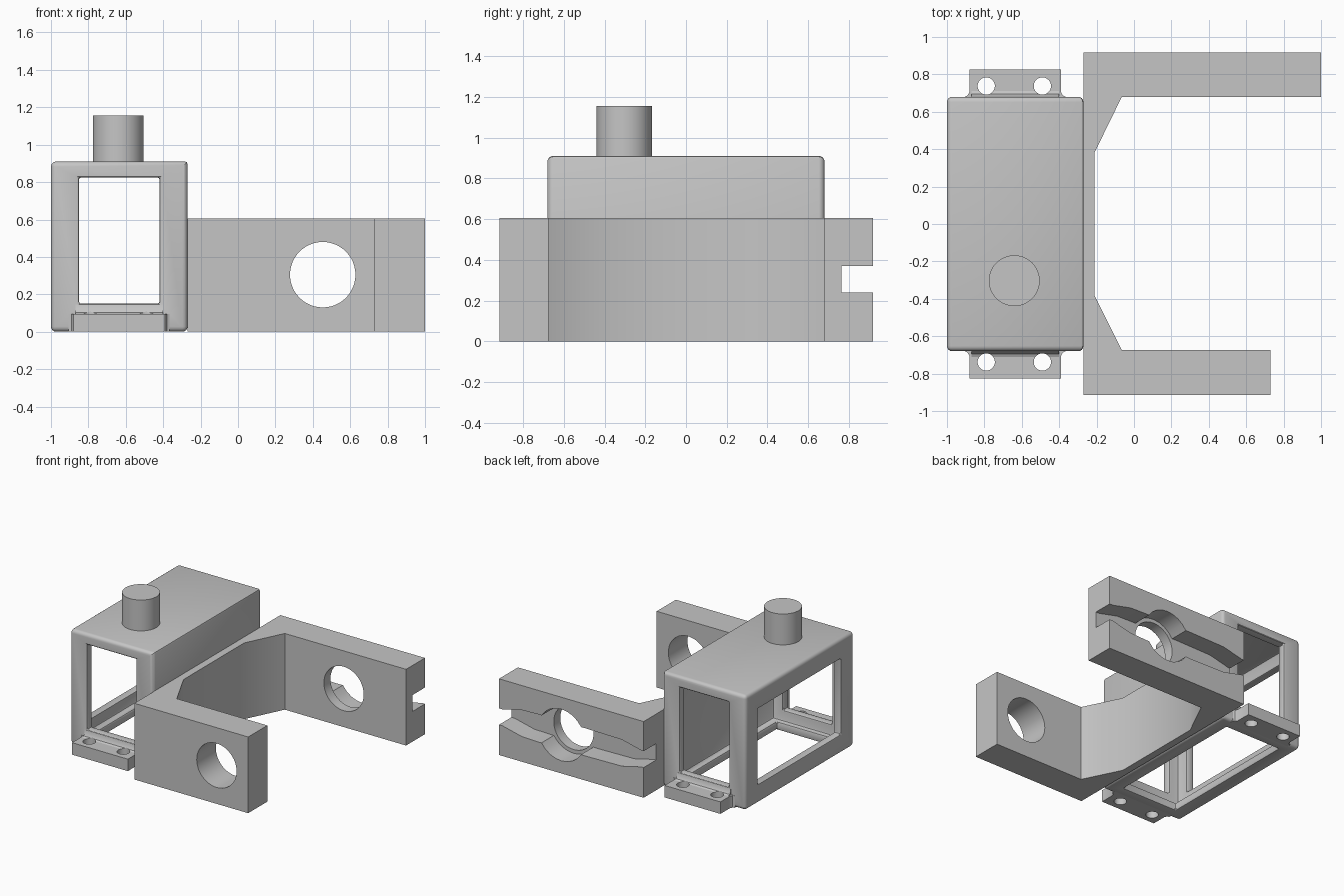
import bpy, bmesh, math
from mathutils import Matrix, Vector

if "Cube" in bpy.data.objects:
    bpy.data.objects.remove(bpy.data.objects["Cube"], do_unlink=True)

grey = bpy.data.materials.new("plain_grey")
grey.use_nodes = True
colour = (0.56, 0.56, 0.56, 1)
grey.diffuse_color = colour
grey.node_tree.nodes["Principled BSDF"].inputs["Base Color"].default_value = colour


def finish(name, bm):
    bmesh.ops.recalc_face_normals(bm, faces=bm.faces[:])
    mesh = bpy.data.meshes.new(name)
    bm.to_mesh(mesh)
    bm.free()
    mesh.materials.append(grey)
    ob = bpy.data.objects.new(name, mesh)
    bpy.context.scene.collection.objects.link(ob)
    return ob


def box(name, lo, hi, rounding=0):
    """Box; rounding softens every edge but the upper one on the +x side."""
    bm = bmesh.new()
    bmesh.ops.create_cube(bm, size=1)
    lo, hi = Vector(lo), Vector(hi)
    for v in bm.verts:
        v.co = (lo + hi) / 2 + v.co * (hi - lo)
    if rounding:
        edges = [e for e in bm.edges
                 if not all(v.co.x > hi.x - 0.01 and v.co.z > hi.z - 0.01 for v in e.verts)]
        bmesh.ops.bevel(bm, geom=edges, offset=rounding, segments=4, profile=0.5,
                        affect="EDGES", clamp_overlap=True)
    return finish(name, bm)


def cylinder(name, centre, radius, depth, along_y=False):
    bm = bmesh.new()
    turn = Matrix.Rotation(math.pi / 2 if along_y else 0, 4, "X")
    bmesh.ops.create_cone(bm, cap_ends=True, segments=48, radius1=radius, radius2=radius,
                          depth=depth, matrix=Matrix.Translation(centre) @ turn)
    return finish(name, bm)


def prism(name, points, vec):
    """Extrude a closed outline of 3D points along vec."""
    bm = bmesh.new()
    face = bm.faces.new([bm.verts.new(p) for p in points])
    made = bmesh.ops.extrude_face_region(bm, geom=[face])["geom"]
    bmesh.ops.translate(bm, vec=vec, verts=[g for g in made if isinstance(g, bmesh.types.BMVert)])
    return finish(name, bm)


def select(ob):
    bpy.ops.object.select_all(action="DESELECT")
    ob.select_set(True)
    bpy.context.view_layer.objects.active = ob


def apply(ob, mod):
    select(ob)
    bpy.ops.object.modifier_apply(modifier=mod.name)


def cut(ob, cutter):
    mod = ob.modifiers.new("cut", "BOOLEAN")
    mod.operation, mod.solver, mod.object = "DIFFERENCE", "EXACT", cutter
    apply(ob, mod)
    bpy.data.objects.remove(cutter, do_unlink=True)


def smooth(ob):
    select(ob)
    bpy.ops.object.shade_smooth_by_angle(angle=math.radians(30))


# Thin-walled housing with openings at the front, back, outer side and bottom
housing = box("housing", (-1, -0.68, 0), (-0.27, 0.68, 0.91), rounding=0.028)
cut(housing, box("cavity", (-0.935, -0.615, 0.065), (-0.335, 0.615, 0.85)))
cut(housing, box("floor_opening", (-0.88, -0.58, -0.2), (-0.39, 0.58, 0.4)))
cut(housing, box("end_windows", (-0.85, -0.9, 0.15), (-0.42, 0.9, 0.825)))
cut(housing, box("side_window", (-1.2, -0.52, 0.15), (-0.7, 0.52, 0.75)))
edge_round = housing.modifiers.new("edge_round", "BEVEL")
edge_round.width, edge_round.segments = 0.012, 2
edge_round.limit_method, edge_round.angle_limit = "ANGLE", math.radians(60)
apply(housing, edge_round)
smooth(housing)

# Round post on top
smooth(cylinder("top_post", (-0.64, -0.303, 1.0165), 0.136, 0.277))

# Drilled mounting flanges, flared and filleted against the housing
for side, name in ((-1, "front"), (1, "back")):
    right_half = [(0.27, 0.65), (0.27, 0.68), (0.255, 0.687), (0.245, 0.705), (0.245, 0.825)]
    outline = right_half + [(-x, y) for x, y in reversed(right_half)]
    flange = prism(name + "_flange", [(x - 0.635, side * y, 0) for x, y in outline], (0, 0, 0.095))
    for x in (-0.79, -0.49):
        cut(flange, cylinder("screw_hole", (x, side * 0.738, 0.05), 0.046, 0.4))
    smooth(flange)
    curve = [(0.65, 0.085), (0.71, 0.085), (0.71, 0.095), (0.695, 0.102),
             (0.685, 0.12), (0.68, 0.145), (0.65, 0.145)]
    smooth(prism(name + "_fillet", [(-0.87, side * y, z) for y, z in curve], (0.47, 0, 0)))
    for x in (-0.79, -0.49):
        cut(bpy.data.objects[name + "_fillet"],
            cylinder("screw_hole", (x, side * 0.738, 0.05), 0.046, 0.4))

# Forked bracket with a long back arm and a short front arm
plan = [(-0.27, 0.917), (1, 0.917), (1, 0.68), (-0.065, 0.68), (-0.212, 0.38),
        (-0.212, -0.38), (-0.065, -0.675), (0.73, -0.675), (0.73, -0.915), (-0.27, -0.915)]
bracket = prism("fork_bracket", [(x, y, 0) for x, y in plan], (0, 0, 0.605))
hole_x, mid_z = 0.453, 0.305

# Tapered groove along the back arm, widened around its hole
half = [(1.1, 0.065), (0.97, 0.065), (0.8, 0.105), (0.64, 0.11)]
for i in range(9):
    a = math.radians(32 + 116 * i / 8)
    half.append((hole_x + 0.205 * math.cos(a), 0.205 * math.sin(a)))
half += [(0.24, 0.11), (-0.08, 0.105), (-0.25, 0.065), (-0.35, 0.065)]
loop = [(x, mid_z + h) for x, h in half] + [(x, mid_z - h) for x, h in reversed(half)]
cut(bracket, prism("groove", [(x, 0.762, z) for x, z in loop], (0, 0.3, 0)))

# Shaft holes through both arms
cut(bracket, cylinder("shaft_hole", (hole_x, 0, mid_z), 0.175, 2.4, along_y=True))
smooth(bracket)
